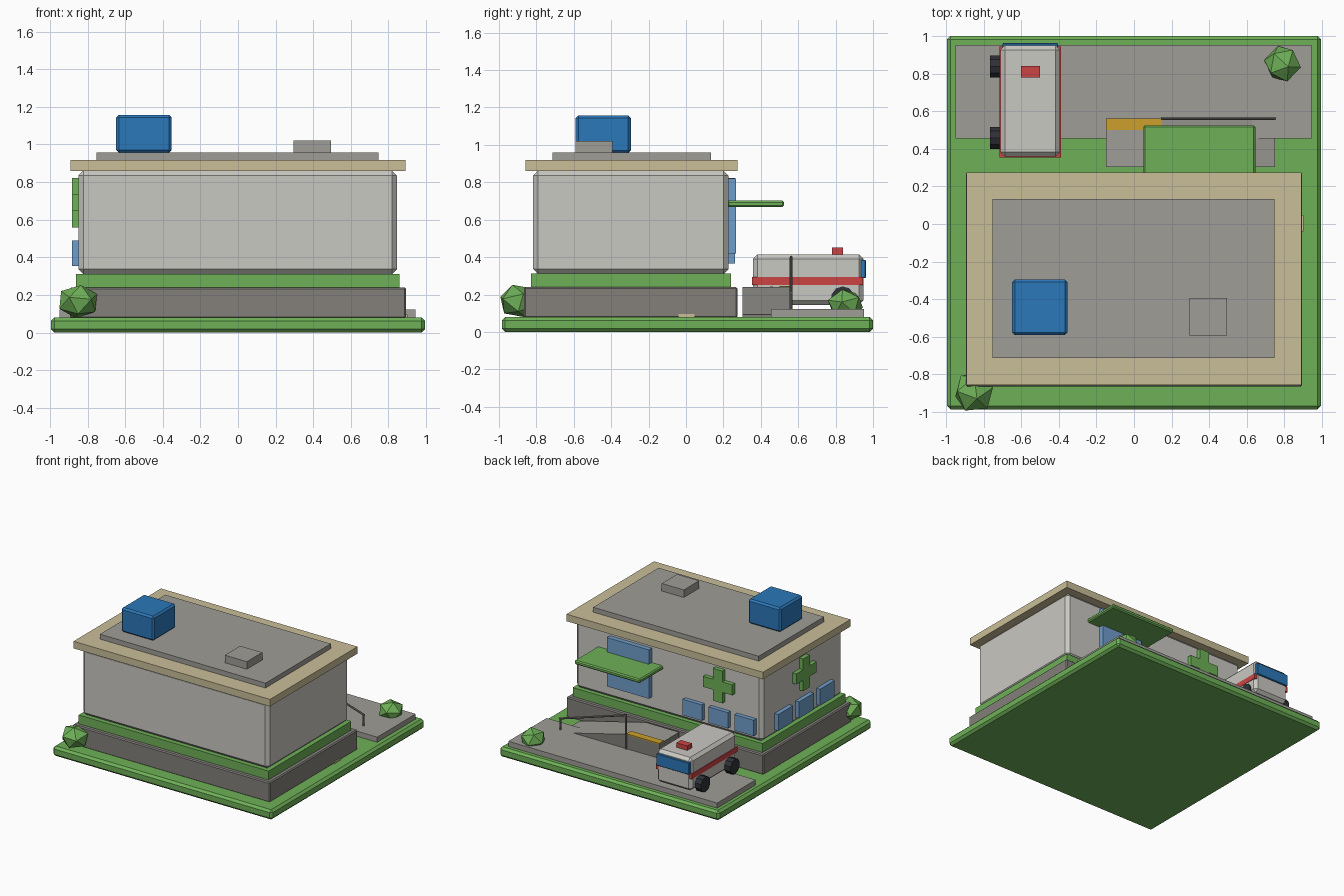
import bpy, bmesh, math
from mathutils import Vector, Matrix

if "Cube" in bpy.data.objects:
    bpy.data.objects.remove(bpy.data.objects["Cube"])


def lin(c):
    c /= 255
    return c / 12.92 if c <= 0.04045 else ((c + 0.055) / 1.055) ** 2.4


def make_mat(name, r, g, b):
    m = bpy.data.materials.new(name)
    m.diffuse_color = (lin(r), lin(g), lin(b), 1)
    m.use_nodes = True
    m.node_tree.nodes["Principled BSDF"].inputs["Base Color"].default_value = m.diffuse_color
    return m


GREEN = make_mat("leaf green", 110, 176, 87)
WHITE = make_mat("off white", 201, 200, 194)
GREY = make_mat("light grey", 159, 157, 151)
STONE = make_mat("dark grey", 131, 128, 123)
TAN = make_mat("tan", 202, 190, 152)
BLUE = make_mat("strong blue", 43, 120, 186)
GLASS = make_mat("window blue", 112, 158, 203)
RED = make_mat("red", 203, 68, 68)
BLACK = make_mat("tyre black", 46, 49, 55)
YELLOW = make_mat("yellow", 204, 160, 44)


def finish(bm, name, *mats):
    bmesh.ops.recalc_face_normals(bm, faces=bm.faces)
    me = bpy.data.meshes.new(name)
    bm.to_mesh(me)
    bm.free()
    for m in mats:
        me.materials.append(m)
    ob = bpy.data.objects.new(name, me)
    bpy.context.collection.objects.link(ob)
    return ob


def box(name, x, y, z, mat, bevel=0):
    """Box from (min, max) pairs with an optional chamfer."""
    bm = bmesh.new()
    bmesh.ops.create_cube(bm, size=1)
    for v in bm.verts:
        v.co = [r[0] if c < 0 else r[1] for c, r in zip(v.co, (x, y, z))]
    if bevel:
        bmesh.ops.bevel(bm, geom=bm.edges[:], offset=bevel, segments=1, affect='EDGES')
    return finish(bm, name, mat)


def prism(name, pts, vec, *mats):
    """Extrude a flat outline along a vector."""
    bm = bmesh.new()
    f = bm.faces.new([bm.verts.new(p) for p in pts])
    ext = bmesh.ops.extrude_face_region(bm, geom=[f])
    bmesh.ops.translate(bm, vec=vec, verts=[e for e in ext["geom"] if isinstance(e, bmesh.types.BMVert)])
    return finish(bm, name, *mats)


def bush(name, loc, radius, turn):
    bm = bmesh.new()
    bmesh.ops.create_icosphere(bm, subdivisions=1, radius=radius)
    rot = Matrix.Rotation(turn, 4, 'Z') @ Matrix.Rotation(0.35, 4, 'X')
    bmesh.ops.transform(bm, matrix=Matrix.Translation(loc) @ Matrix.Diagonal((1, 1, 0.82, 1)) @ rot, verts=bm.verts)
    return finish(bm, name, GREEN)


def rod(name, a, b, r, mat, sides=8):
    a, b = Vector(a), Vector(b)
    bm = bmesh.new()
    bmesh.ops.create_cone(bm, cap_ends=True, segments=sides, radius1=r, radius2=r, depth=(b - a).length)
    m = Matrix.Translation((a + b) / 2) @ (b - a).to_track_quat('Z', 'Y').to_matrix().to_4x4()
    bmesh.ops.transform(bm, matrix=m, verts=bm.verts)
    return finish(bm, name, mat)


def cross_outline(arm, half):
    """Twelve corner points of a plus sign."""
    pts = []
    for k in range(4):
        c, s = round(math.cos(k * math.pi / 2)), round(math.sin(k * math.pi / 2))
        for u, v in ((arm, -half), (arm, half), (half, half)):
            pts.append((u * c - v * s, u * s + v * c))
    return pts


# Ground and yard
box("lawn_base", (-0.995, 0.995), (-0.985, 1.0), (0, 0.08), GREEN, 0.018)
box("paved_yard", (-0.95, 0.943), (0.455, 0.953), (0.07, 0.122), GREY)

# Building shell
box("plinth", (-0.893, 0.893), (-0.865, 0.275), (0.075, 0.24), STONE, 0.008)
box("green_band", (-0.862, 0.858), (-0.83, 0.24), (0.235, 0.312), GREEN)
box("walls", (-0.848, 0.845), (-0.817, 0.228), (0.31, 0.862), WHITE, 0.027)
box("roof_slab", (-0.89, 0.89), (-0.857, 0.275), (0.86, 0.918), TAN)
box("roof_deck", (-0.752, 0.748), (-0.713, 0.133), (0.91, 0.958), GREY)
box("roof_tank", (-0.648, -0.353), (-0.59, -0.295), (0.957, 1.157), BLUE, 0.014)
box("roof_vent", (0.295, 0.495), (-0.592, -0.393), (0.95, 1.02), GREY)
box("side_step", (0.85, 0.9), (-0.04, 0.045), (0.078, 0.095), TAN)

# Entrance door and canopy
box("entrance_door", (0.15, 0.53), (0.22, 0.267), (0.42, 0.82), GLASS)
box("canopy", (0.05, 0.645), (0.22, 0.525), (0.668, 0.702), GREEN, 0.009)

# Windows on the back and left walls
for i, c in enumerate((-0.24, -0.475, -0.71)):
    box(f"back_window_{i}", (c - 0.087, c + 0.087), (0.22, 0.262), (0.365, 0.495), GLASS)
for i, c in enumerate((-0.03, -0.30, -0.57)):
    box(f"left_window_{i}", (-0.882, -0.84), (c - 0.095, c + 0.095), (0.355, 0.49), GLASS)

# Wall crosses
cross = cross_outline(0.132, 0.043)
prism("back_cross", [(-0.47 + u, 0.22, 0.69 + v) for u, v in cross], (0, 0.043, 0), GREEN)
prism("left_cross", [(-0.84, -0.30 + u, 0.69 + v) for u, v in cross], (-0.042, 0, 0), GREEN)

# Landing with ramp, light tops over darker sides
landing = prism("landing_ramp", [(-0.15, 0.303, 0.08), (0.75, 0.303, 0.08), (0.75, 0.303, 0.092),
                                 (0.15, 0.303, 0.24), (-0.15, 0.303, 0.24)],
                (0, 0.255, 0), STONE, GREY)
for p in landing.data.polygons:
    p.material_index = 1 if p.normal.z > 0.5 else 0
box("warning_strip", (-0.15, 0.148), (0.5, 0.56), (0.238, 0.246), YELLOW)

# Sloping handrail
rod("handrail", (0.145, 0.562, 0.4), (0.752, 0.562, 0.21), 0.008, STONE)
rod("upper_rail_post", (0.15, 0.562, 0.1), (0.15, 0.562, 0.4), 0.008, STONE)
rod("lower_rail_post", (0.745, 0.562, 0.08), (0.745, 0.562, 0.213), 0.008, STONE)

# Van
box("van_body", (-0.71, -0.393), (0.358, 0.95), (0.145, 0.415), WHITE, 0.024)
box("van_stripe", (-0.714, -0.389), (0.354, 0.945), (0.25, 0.293), RED)
box("van_windscreen", (-0.7, -0.403), (0.93, 0.962), (0.288, 0.385), BLUE, 0.004)
box("van_beacon", (-0.6, -0.5), (0.78, 0.84), (0.41, 0.452), RED)
for side, x0 in (("left", -0.765), ("right", -0.442)):
    for end, y in (("front", 0.838), ("rear", 0.458)):
        rod(f"{side}_{end}_wheel", (x0, y, 0.182), (x0 + 0.055, y, 0.182), 0.062, BLACK, 10)

# Bushes
bush("front_bush", (-0.85, -0.893, 0.165), 0.113, 0.4)
bush("back_bush", (0.79, 0.852, 0.15), 0.1, 1.1)
